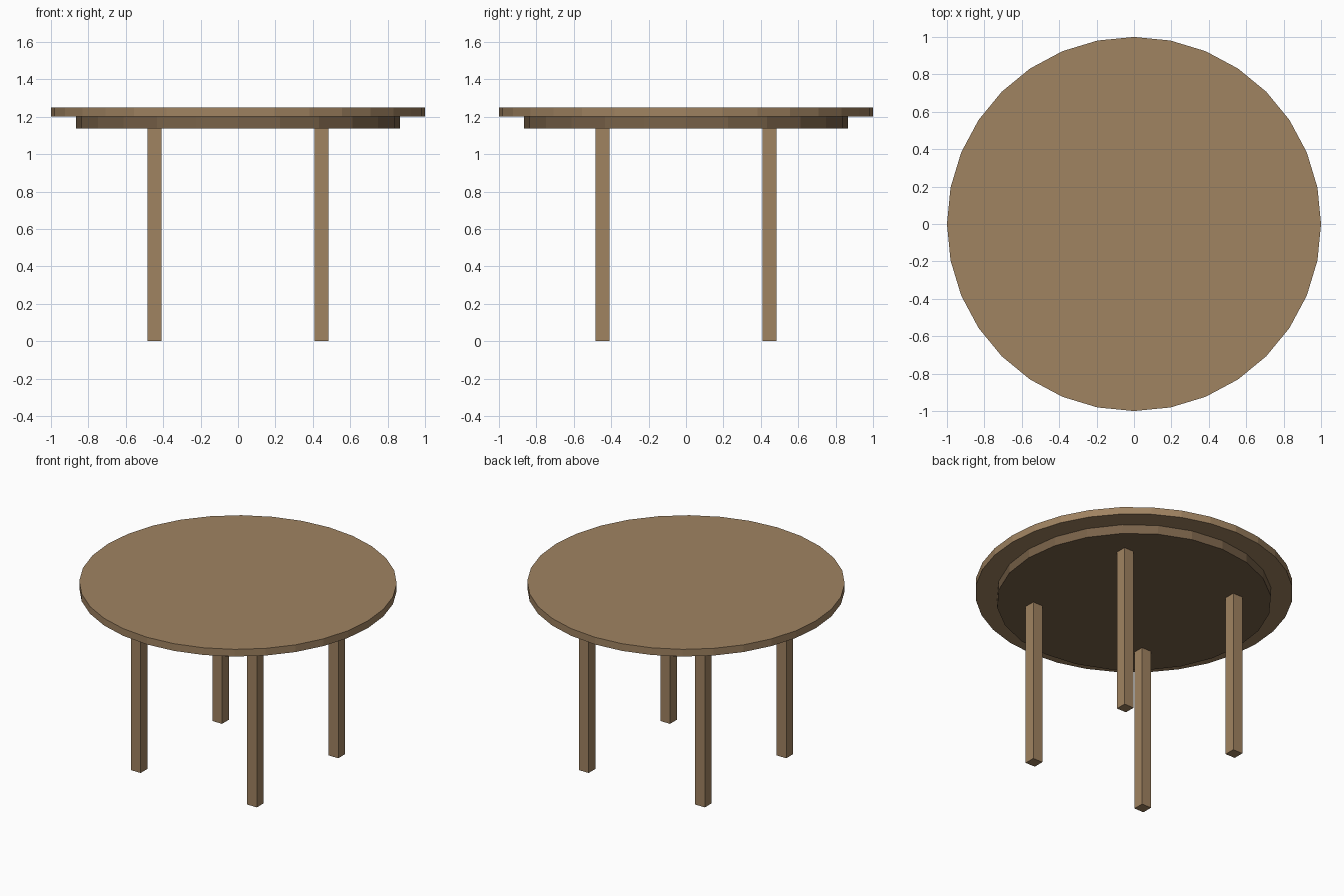
import bpy

cube = bpy.data.objects.get("Cube")
if cube:
    bpy.data.objects.remove(cube, do_unlink=True)


def material(name, color):
    mat = bpy.data.materials.new(name)
    mat.use_nodes = True
    mat.diffuse_color = color
    mat.node_tree.nodes["Principled BSDF"].inputs["Base Color"].default_value = color
    return mat


def finish(name, mat):
    obj = bpy.context.object
    obj.name = name
    obj.data.materials.append(mat)


def disc(name, sides, radius, bottom, top, mat):
    bpy.ops.mesh.primitive_cylinder_add(vertices=sides, radius=radius, depth=top - bottom,
                                        location=(0, 0, (bottom + top) / 2))
    finish(name, mat)


wood = material("light_wood", (0.352, 0.227, 0.12, 1))
dark_wood = material("dark_wood", (0.19, 0.122, 0.066, 1))

TOP, TOP_BOTTOM, APRON_BOTTOM = 1.25, 1.2, 1.137
LEG_OFFSET, LEG_WIDTH = 0.447, 0.074

# Round top and the apron disc beneath it
disc("table_top", 32, 1.0, TOP_BOTTOM, TOP, wood)
disc("apron", 24, 0.865, APRON_BOTTOM, TOP_BOTTOM, dark_wood)

# Four square legs
for depth_name, y in (("front", -1), ("back", 1)):
    for side_name, x in (("left", 1), ("right", -1)):
        bpy.ops.mesh.primitive_cube_add(
            size=1, location=(x * LEG_OFFSET, y * LEG_OFFSET, APRON_BOTTOM / 2))
        bpy.context.object.dimensions = (LEG_WIDTH, LEG_WIDTH, APRON_BOTTOM)
        bpy.ops.object.transform_apply(location=False, rotation=False, scale=True)
        finish(f"{depth_name}_{side_name}_leg", wood)
